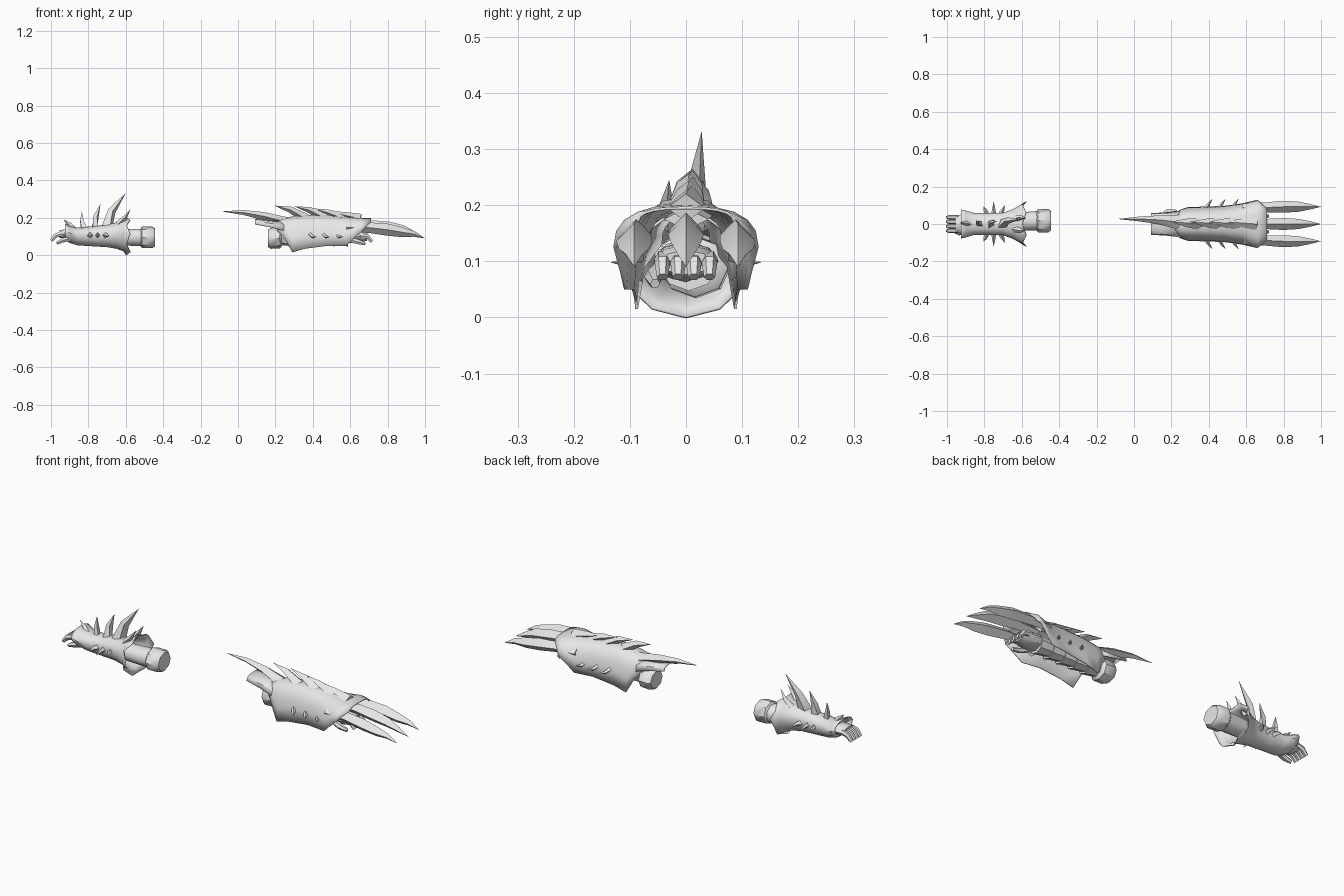
import bpy, bmesh, math
from mathutils import Vector

cube = bpy.data.objects.get("Cube")
if cube:
    bpy.data.objects.remove(cube, do_unlink=True)

grey = bpy.data.materials.new("plain grey")
grey.use_nodes = True
grey.diffuse_color = (0.8, 0.8, 0.8, 1)
grey.node_tree.nodes["Principled BSDF"].inputs["Base Color"].default_value = (0.8, 0.8, 0.8, 1)


def loft(name, rings, closed=True, cap=True, thick=0.0, angle=40):
    """Skin a list of equal rings into one smooth object."""
    bm = bmesh.new()
    vs = [[bm.verts.new(p) for p in r] for r in rings]
    n = len(vs[0])
    for a, b in zip(vs, vs[1:]):
        for i in range(n if closed else n - 1):
            j = (i + 1) % n
            bm.faces.new((a[i], a[j], b[j], b[i]))
    if cap:
        bm.faces.new(vs[0])
        bm.faces.new(vs[-1])
    bmesh.ops.remove_doubles(bm, verts=bm.verts, dist=1e-5)
    bmesh.ops.recalc_face_normals(bm, faces=bm.faces)
    me = bpy.data.meshes.new(name)
    bm.to_mesh(me)
    bm.free()
    me.materials.append(grey)
    ob = bpy.data.objects.new(name, me)
    bpy.context.collection.objects.link(ob)
    bpy.ops.object.select_all(action='DESELECT')
    ob.select_set(True)
    bpy.context.view_layer.objects.active = ob
    bpy.ops.object.shade_smooth_by_angle(angle=math.radians(angle))
    if thick:
        m = ob.modifiers.new("thickness", 'SOLIDIFY')
        m.thickness, m.offset = thick, 0
    return ob


def tube(name, path, n=4, angle=40, turn=0.0):
    """Sweep an n-sided section along (x, y, z, half width, half height) points."""
    rings = []
    for k, (x, y, z, w, h) in enumerate(path):
        a = Vector(path[max(k - 1, 0)][:3])
        b = Vector(path[min(k + 1, len(path) - 1)][:3])
        t = (b - a).normalized()
        side = t.cross(Vector((0, 0, 1))).normalized()
        up = side.cross(t)
        rings.append([Vector((x, y, z)) + side * w * math.cos(turn + i * math.tau / n)
                      + up * h * math.sin(turn + i * math.tau / n) for i in range(n)])
    return loft(name, rings, angle=angle)


def spike(name, base, mid, tip, w, h):
    """Curved thorn with a diamond section, sharp at its tip."""
    return tube(name, [(*base, w, h), (*mid, w * .65, h * .65), (*tip, 0, 0)])


def arch(x, w, zt, zb, n=11):
    """Open arch section: flat sides and a rounded top."""
    pts = []
    for i in range(n):
        a = math.pi * i / (n - 1)
        c, s = math.cos(a), math.sin(a)
        pts.append(Vector((x, w * math.copysign(abs(c) ** .75, c), zb + (zt - zb) * s ** .8)))
    return pts


# ---------- Left gauntlet: long claws on an open shell ----------
shell = [(.21, .045, .18, .13), (.25, .075, .195, .09), (.29, .088, .205, .015),
         (.36, .09, .212, .035), (.48, .094, .212, .05), (.58, .108, .205, .05),
         (.61, .115, .202, .08), (.66, .127, .197, .125), (.71, .085, .195, .17)]
loft("left_shell", [arch(*s) for s in shell], closed=False, cap=False, thick=.005)

# Three forward claws
for label, y, dz in (("outer", -.088, -.008), ("middle", 0, .004), ("inner", .088, -.008)):
    path = [(.58, .155, .02, .02), (.70, .155, .027, .028), (.80, .144, .032, .032),
            (.88, .130, .027, .026), (.94, .113, .015, .015), (1.0, .090, 0, 0)]
    tube(f"left_{label}_claw", [(x, y * (1 + .05 * (x > .75)), z + dz * (x < .9), w, h)
                                for x, z, w, h in path], angle=50)

# Long spike and flared plate towards the elbow
tube("left_elbow_spike", [(-.09, .027, .234, 0, 0), (.03, .027, .228, .013, .013),
                          (.14, .022, .208, .024, .022), (.24, .01, .183, .04, .024),
                          (.32, 0, .175, .04, .02)])
loft("left_elbow_plate", [arch(.09, .055, .192, .165, 7), arch(.17, .06, .182, .15, 7),
                          arch(.25, .07, .18, .13, 7)], closed=False, cap=False, thick=.005)

# Row of back-swept ridge spikes
for i, (x, z) in enumerate(((.195, .265), (.30, .262), (.395, .250), (.485, .236))):
    spike(f"left_ridge_spike_{i + 1}", (x + .17, 0, .195), (x + .085, .006, z - .022),
          (x, .012, z), .034, .026)

# Curled thorns on both sides
for i, x in enumerate((.40, .47, .54)):
    for s, label in ((-1, "front"), (1, "back")):
        spike(f"left_{label}_thorn_{i + 1}", (x - .015, s * .08, .112), (x, s * .108, .098),
              (x + .02, s * .135, .098), .012, .012)

# Knob, banded forearm, hand and fingers
tube("left_arm_knob", [(.16, .018, .09, .05, .045), (.175, .018, .09, .062, .056),
                       (.225, .016, .09, .06, .054), (.235, .016, .09, .045, .042)], 8)
for i in range(5):
    x = .225 + i * .072
    tube(f"left_arm_band_{i + 1}", [(x, .01, .092, .04, .038), (x + .074, .005, .092, .05, .045)], 8)
tube("left_hand", [(.56, 0, .095, .04, .035), (.60, 0, .10, .058, .035),
                   (.66, 0, .10, .056, .03), (.69, 0, .098, .045, .022)], 8)
for i, y in enumerate((-.042, -.014, .014, .042)):
    tube(f"left_finger_{i + 1}", [(.65, y, .105, .014, .016), (.695, y, .098, .014, .014),
                                  (.715, y, .072, .010, .010)], 6)
tube("left_thumb", [(.59, -.045, .085, .016, .016), (.64, -.06, .072, .015, .015),
                    (.68, -.055, .06, .009, .009)], 6)

# ---------- Right gauntlet: spiked sleeve with a flared cuff ----------
def sleeve_ring(x, w, zt, zb, n=12):
    mid = zb + (zt - zb) * .58
    ring = []
    for i in range(n):
        a = math.tau * i / n
        s = math.sin(a)
        ring.append(Vector((x, w * math.cos(a), mid + s * ((zt - mid) if s > 0 else (mid - zb)))))
    return ring


sleeve = [(-.925, .075, .165, .088), (-.90, .07, .155, .068), (-.86, .057, .145, .055),
          (-.78, .056, .152, .05), (-.70, .058, .162, .045), (-.65, .075, .172, .037),
          (-.61, .098, .185, .022), (-.58, .12, .20, 0)]
rings = [sleeve_ring(*s) for s in sleeve]
for i, p in enumerate(rings[-1]):       # jagged cuff rim
    p.x += -.016 if i % 2 else .004
loft("right_sleeve", rings, cap=False, thick=.005)

# Tall crest spikes growing towards the cuff
crest = (((-.885, 0, .14), (-.905, .004, .165), (-.932, .006, .192), .02),
         ((-.825, 0, .14), (-.835, .008, .185), (-.835, .012, .236), .022),
         ((-.765, 0, .145), (-.76, .010, .205), (-.735, .016, .272), .026),
         ((-.700, 0, .15), (-.675, .018, .235), (-.600, .028, .332), .034))
for i, (base, mid, tip, r) in enumerate(crest):
    spike(f"right_crest_spike_{i + 1}", base, mid, tip, r * .8, r)
for s, label in ((-1, "front"), (1, "back")):
    spike(f"right_{label}_rim_spike", (-.64, s * .03, .165), (-.605, s * .035, .20),
          (-.575, s * .03, .245), .02, .018)
    # Side thorns fanning out
    for i, (x, tx, ty) in enumerate(((-.785, -.805, .095), (-.75, -.75, .12), (-.715, -.69, .10))):
        spike(f"right_{label}_thorn_{i + 1}", (x, s * .045, .105), ((x + tx) / 2, s * .075, .108),
              (tx, s * ty, .098), .015, .017)

# Arm and knob leaving the cuff
tube("right_forearm", [(-.88, 0, .10, .042, .036), (-.72, .005, .10, .045, .042),
                       (-.58, .014, .095, .05, .047), (-.505, .018, .095, .052, .048)], 10)
tube("right_arm_knob", [(-.522, .018, .095, .05, .046), (-.512, .018, .095, .063, .058),
                        (-.458, .018, .095, .063, .058), (-.444, .018, .095, .052, .048)], 8)

# Fist with curled fingers and thumb
tube("right_hand", [(-.87, 0, .10, .04, .034), (-.92, 0, .112, .05, .027),
                    (-.955, 0, .113, .048, .02)], 8)
for i, y in enumerate((-.036, -.012, .012, .036)):
    tube(f"right_finger_{i + 1}", [(-.94, y, .115, .013, .015), (-.975, y, .105, .013, .014),
                                   (-.998, y, .078, .010, .010)], 6)
tube("right_thumb", [(-.89, -.035, .09, .017, .016), (-.935, -.045, .08, .016, .014),
                     (-.968, -.035, .064, .009, .008)], 6)
